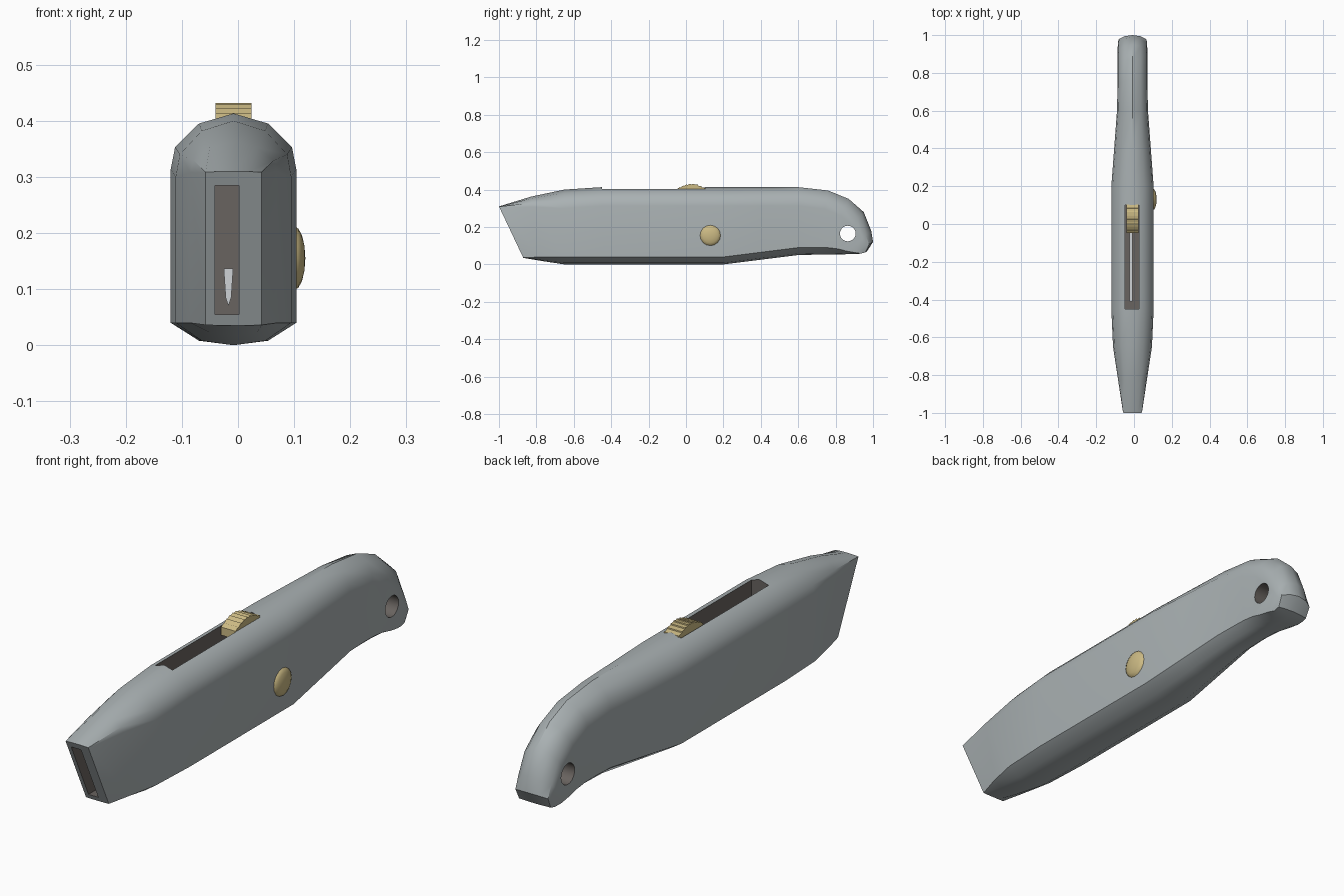
import bpy, bmesh, math
from mathutils import Vector

cube = bpy.data.objects.get("Cube")
if cube:
    bpy.data.objects.remove(cube, do_unlink=True)

CENTRE = -0.008


def material(name, colour, roughness=0.5):
    mat = bpy.data.materials.new(name)
    mat.use_nodes = True
    mat.diffuse_color = (*colour, 1)
    shader = mat.node_tree.nodes["Principled BSDF"]
    shader.inputs["Base Color"].default_value = (*colour, 1)
    shader.inputs["Roughness"].default_value = roughness
    return mat


GREY = material("grey casing", (0.40, 0.44, 0.45))
DARK = material("dark cavity", (0.14, 0.125, 0.115))
BRASS = material("brass", (0.60, 0.49, 0.23))
STEEL = material("blade steel", (0.62, 0.65, 0.67))


def finish(name, bm, mats):
    bmesh.ops.recalc_face_normals(bm, faces=bm.faces)
    mesh = bpy.data.meshes.new(name)
    bm.to_mesh(mesh)
    bm.free()
    obj = bpy.data.objects.new(name, mesh)
    bpy.context.collection.objects.link(obj)
    for mat in mats:
        mesh.materials.append(mat)
    return obj


def loft(name, rings, mats):
    """Skin a list of closed rings and cap both ends."""
    bm = bmesh.new()
    loops = [[bm.verts.new(p) for p in ring] for ring in rings]
    count = len(loops[0])
    for a, b in zip(loops, loops[1:]):
        for i in range(count):
            j = (i + 1) % count
            bm.faces.new((a[i], a[j], b[j], b[i]))
    bm.faces.new(loops[0])
    bm.faces.new(loops[-1])
    return finish(name, bm, mats)


def box(name, x, y, z, mats):
    corners = [(x[0], z[0]), (x[1], z[0]), (x[1], z[1]), (x[0], z[1])]
    return loft(name, [[(px, py, pz) for px, pz in corners] for py in y], mats)


def smooth(obj, degrees):
    bpy.ops.object.select_all(action="DESELECT")
    obj.select_set(True)
    bpy.context.view_layer.objects.active = obj
    bpy.ops.object.shade_smooth_by_angle(angle=math.radians(degrees))


def carve(target, cutter):
    """Cut one shape out; cut walls keep the cutter's material index."""
    for face in cutter.data.polygons:
        face.material_index = 1
    mod = target.modifiers.new("cut", "BOOLEAN")
    mod.operation = "DIFFERENCE"
    mod.solver = "EXACT"
    mod.object = cutter
    bpy.context.view_layer.objects.active = target
    bpy.ops.object.modifier_apply(modifier=mod.name)
    bpy.data.objects.remove(cutter, do_unlink=True)


# Casing: stations of top (y, z), bottom (y, z), half width, roundness
stations = [
    ((-1.0, 0.31), (-0.87, 0.035), 0.05, 0.03),
    ((-0.83, 0.362), (-0.77, 0.018), 0.077, 0.55),
    ((-0.65, 0.4), (-0.65, 0), 0.103, 1),
    ((-0.45, 0.413), (-0.45, 0), 0.112, 1),
    ((0.2, 0.413), (0.2, 0), 0.112, 1),
    ((0.4, 0.413), (0.4, 0.025), 0.097, 1),
    ((0.6, 0.413), (0.6, 0.05), 0.082, 1),
    ((0.76, 0.395), (0.69, 0.052), 0.079, 1),
    ((0.87, 0.35), (0.74, 0.053), 0.079, 1),
    ((0.95, 0.28), (0.79, 0.054), 0.079, 0.9),
    ((0.99, 0.18), (0.84, 0.054), 0.078, 0.65),
    ((1.0, 0.12), (0.89, 0.055), 0.077, 0.4),
    ((0.965, 0.066), (0.93, 0.057), 0.07, 0.1),
]
# Half section: (share of half width, inset from the top or bottom)
upper = [(0.55, 0.018), (0.93, 0.06), (1, 0.1)]
lower = [(1, 0.04), (0.55, 0.008)]


def section(top, bottom, width, roundness):
    t, b = Vector((0, *top)), Vector((0, *bottom))
    down = (b - t).normalized()
    half = []
    for share, inset in upper:
        side = 1 - (1 - share) * (1 if roundness > 0.5 else max(roundness, 0.1))
        side = share if roundness > 0.3 or share < 0.6 else side
        half.append((side * width, t + down * inset * roundness))
    for share, inset in lower:
        half.append((share * width, b - down * inset * roundness))
    ring = [t] + [p + Vector((x, 0, 0)) for x, p in half] + [b]
    ring += [p - Vector((x, 0, 0)) for x, p in reversed(half)]
    return [p + Vector((CENTRE, 0, 0)) for p in ring]


casing = loft("casing", [section(*s) for s in stations], [GREY, DARK])

# Thumb slot, blade mouth and hanging hole
carve(casing, box("slot_cutter", (-0.048, 0.027), (-0.45, 0.1), (0.05, 0.5), [GREY, DARK]))
carve(casing, box("mouth_cutter", (-0.041, 0.002), (-1.1, -0.4), (0.055, 0.285), [GREY, DARK]))
circle = [i * math.tau / 20 for i in range(20)]
hole = loft("hole_cutter", [[(x, 0.865 + 0.042 * math.cos(a), 0.165 + 0.042 * math.sin(a))
                             for a in circle] for x in (-0.3, 0.3)], [GREY, DARK])
carve(casing, hole)
smooth(casing, 38)

# Blade: thin bar with a ground lower edge
edge = [(-0.009, 0.137), (-0.009, 0.13), (-0.012, 0.085), (-0.017, 0.07),
        (-0.022, 0.085), (-0.025, 0.13), (-0.025, 0.137)]
loft("blade", [[(x, y, z) for x, z in edge] for y in (-0.41, 0.09)], [STEEL])

# Thumb slider: arched block with grip ridges
TEETH = 8
outline = [(-0.048, 0.37)]
for i in range(TEETH):
    for f in (0.0, 0.75, 0.8):
        u = (i + f) / TEETH
        ridge = 0.004 if f == 0.75 else 0.0
        outline.append((-0.048 + 0.155 * u, 0.402 + 0.026 * math.sin(math.pi * u) + ridge))
outline += [(0.107, 0.402), (0.107, 0.37)]
loft("thumb_slider", [[(x, y, z) for y, z in outline] for x in (-0.04, 0.024)], [BRASS])

# Domed screw head on the left side
bm = bmesh.new()
bmesh.ops.create_uvsphere(bm, u_segments=16, v_segments=8, radius=1)
for v in bm.verts:
    v.co = (0.1 + 0.02 * v.co.z, 0.13 + 0.057 * v.co.x, 0.155 + 0.057 * v.co.y)
smooth(finish("screw_head", bm, [BRASS]), 50)
